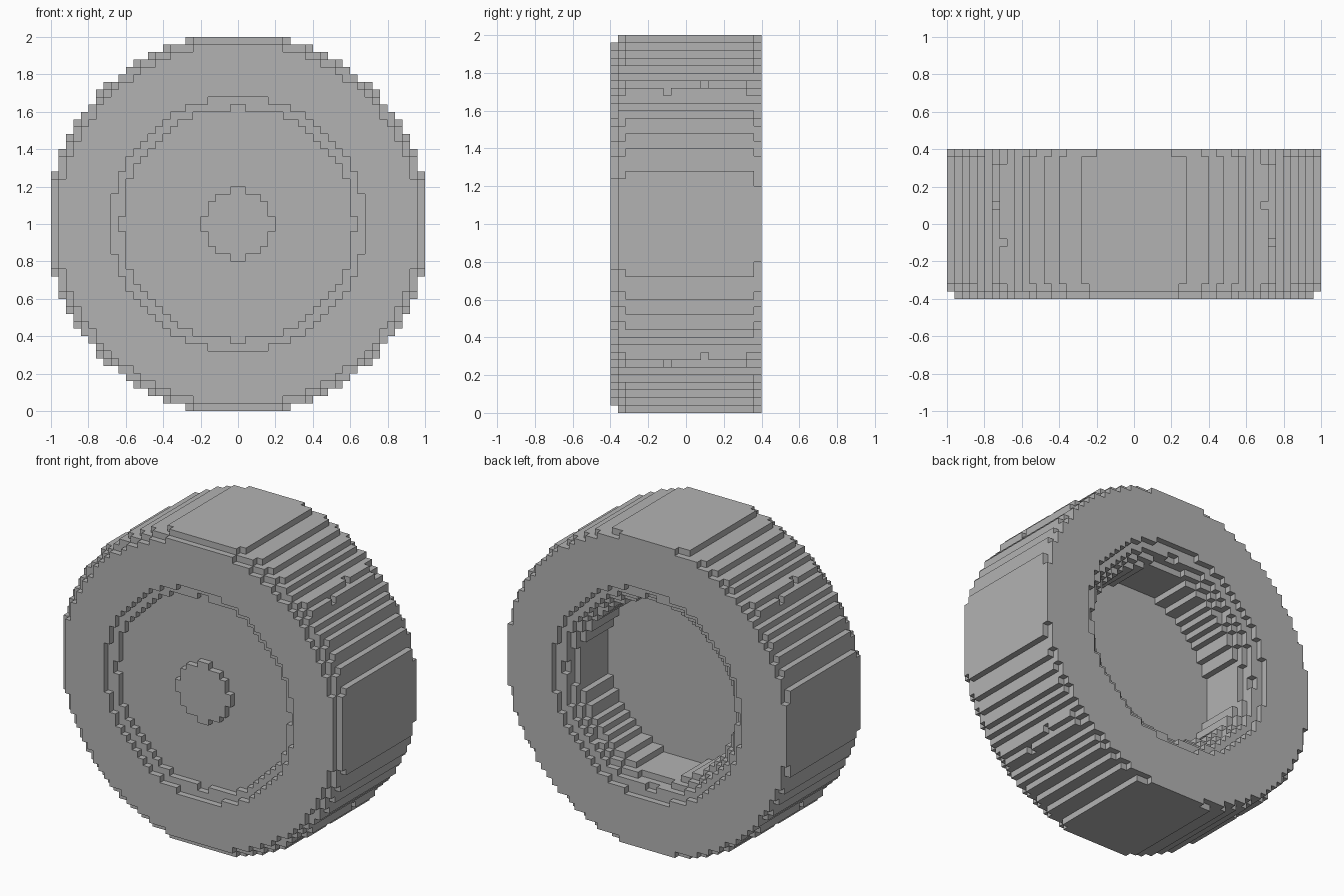
import bpy
import bmesh
from mathutils import Vector

cube = bpy.data.objects.get("Cube")
if cube:
    bpy.data.objects.remove(cube, do_unlink=True)

UNIT = 0.04      # size of one block
RINGS = 25       # blocks from the axle to the tread
DEPTH = 20       # blocks from front to back

grey = bpy.data.materials.new("plain grey")
grey.use_nodes = True
grey.diffuse_color = (0.45, 0.45, 0.45, 1)
grey.node_tree.nodes["Principled BSDF"].inputs["Base Color"].default_value = grey.diffuse_color

# Squared radii in blocks, per layer counted from the front
TREAD = {0: 588, 1: 636, 18: 645, 19: 625}
RECESS = {0: 288, 1: 241.5, 17: 222, 18: 241.5, 19: 288}
HUB = 21


def recess(j):
    if j in RECESS:
        return RECESS[j]
    return 196 if j >= 10 else 0


def nicked(x, z, j):
    """Small single-block nicks in the diagonals of the tread."""
    if j not in (7, 12) or sorted((abs(x), abs(z))) != [17.5, 18.5]:
        return False
    tall = abs(z) > abs(x)
    same_side = x * z > 0
    return (tall == same_side) == (j == 12)


def part_at(x, z, j):
    """Name of the part filling a block, or None where it is empty."""
    rr = x * x + z * z
    if rr > TREAD.get(j, 650) or nicked(x, z, j):
        return None
    if j == 1 and rr < HUB:
        return "hub_cap"
    if rr < recess(j):
        return None
    return "tyre" if rr > 196 else "wheel_disc"


# Fill the block grid
blocks = {}
for i in range(-RINGS, RINGS):
    for k in range(-RINGS, RINGS):
        for j in range(DEPTH):
            part = part_at(i + 0.5, k + 0.5, j)
            if part:
                blocks[i, j, k] = part

AXES = [Vector((1, 0, 0)), Vector((0, 1, 0)), Vector((0, 0, 1))]
origin = Vector((0, -DEPTH / 2, RINGS))


def build_part(name):
    """Skin the exposed sides of every block in one part."""
    bm = bmesh.new()
    verts = {}

    def corner(p):
        key = tuple(round(c) for c in p)
        if key not in verts:
            verts[key] = bm.verts.new((Vector(key) + origin) * UNIT)
        return verts[key]

    for cell, part in blocks.items():
        if part != name:
            continue
        base = Vector(cell)
        for a in range(3):
            n, u, v = AXES[a], AXES[(a + 1) % 3], AXES[(a + 2) % 3]
            for side in (0, 1):
                step = n if side else -n
                if tuple(int(c) for c in base + step) in blocks:
                    continue
                p = base + n * side
                loop = [p, p + u, p + u + v, p + v]
                if not side:
                    loop.reverse()
                bm.faces.new([corner(q) for q in loop])
    mesh = bpy.data.meshes.new(name)
    bm.to_mesh(mesh)
    bm.free()
    mesh.materials.append(grey)
    obj = bpy.data.objects.new(name, mesh)
    bpy.context.collection.objects.link(obj)


for part_name in ("tyre", "wheel_disc", "hub_cap"):
    build_part(part_name)
